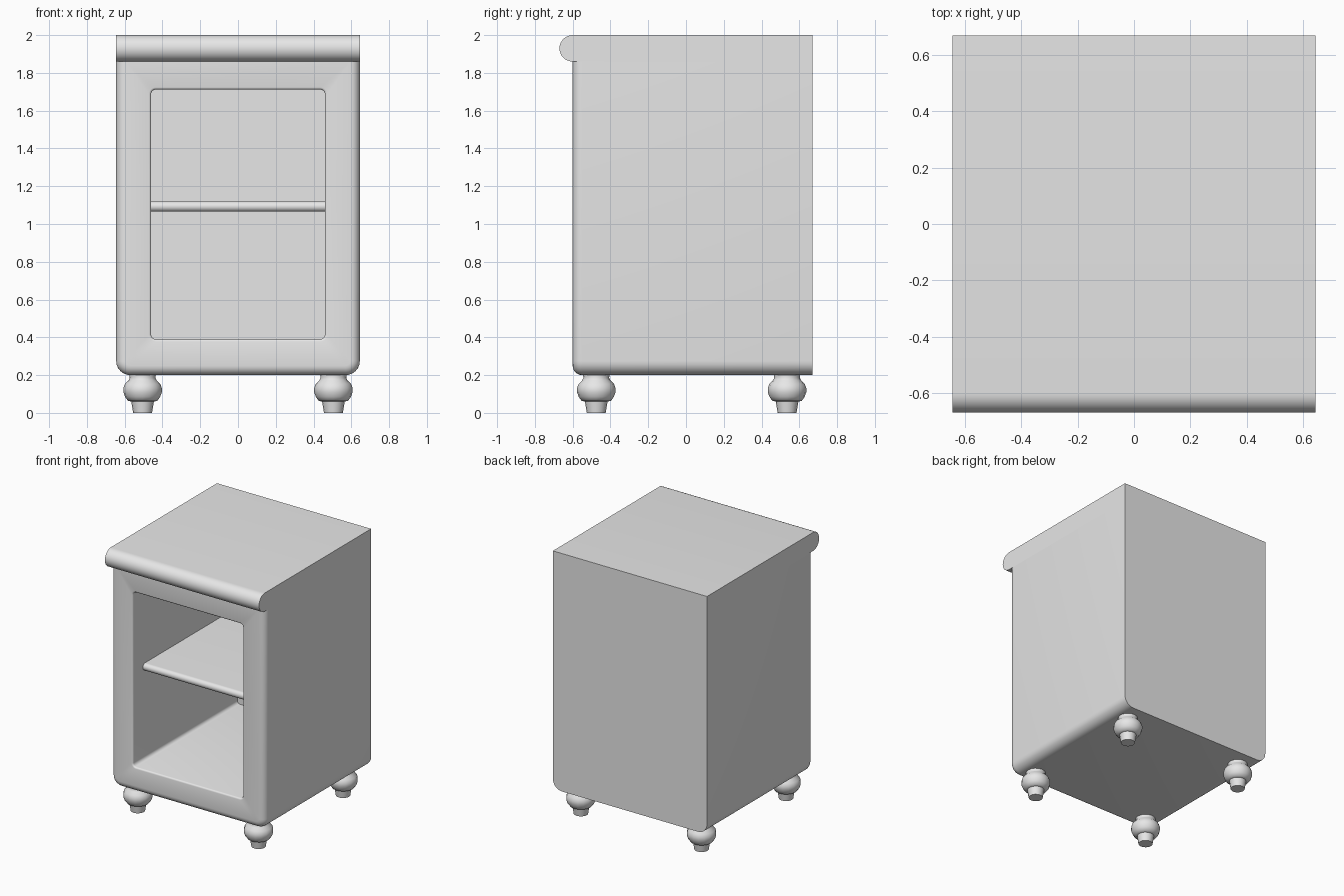
import bpy, bmesh, math

if "Cube" in bpy.data.objects:
    bpy.data.objects.remove(bpy.data.objects["Cube"])

grey = bpy.data.materials.new("plain grey")
grey.use_nodes = True
grey.diffuse_color = (0.8, 0.8, 0.8, 1)
grey.node_tree.nodes["Principled BSDF"].inputs["Base Color"].default_value = (0.8, 0.8, 0.8, 1)

HALF_W, FRONT, BACK = 0.645, -0.60, 0.67
BOTTOM, SLAB_Z, TOP = 0.20, 1.86, 2.0
STEPS = 6


def loft(name, loops, smooth=40):
    """Skin a row of closed point loops and cap both ends."""
    bm = bmesh.new()
    rings = [[bm.verts.new(p) for p in loop] for loop in loops]
    for a, b in zip(rings, rings[1:]):
        for i in range(len(a)):
            j = (i + 1) % len(a)
            bm.faces.new((a[i], a[j], b[j], b[i]))
    bm.faces.new(rings[0])
    bm.faces.new(rings[-1])
    bmesh.ops.remove_doubles(bm, verts=bm.verts, dist=1e-5)
    bmesh.ops.recalc_face_normals(bm, faces=bm.faces)
    mesh = bpy.data.meshes.new(name)
    bm.to_mesh(mesh)
    bm.free()
    obj = bpy.data.objects.new(name, mesh)
    bpy.context.collection.objects.link(obj)
    mesh.materials.append(grey)
    bpy.ops.object.select_all(action='DESELECT')
    obj.select_set(True)
    bpy.context.view_layer.objects.active = obj
    bpy.ops.object.shade_smooth_by_angle(angle=math.radians(smooth))
    return obj


def outline(y, half, low, high, r_low, r_high):
    """Rounded rectangle facing the front, with its own bottom and top radii."""
    points = []
    corners = [(1, high, r_high, 0), (-1, high, r_high, 90),
               (-1, low, r_low, 180), (1, low, r_low, 270)]
    for side, z, r, start in corners:
        cx = side * (half - r)
        cz = z - r if z == high else z + r
        for k in range(STEPS + 1):
            a = math.radians(start + 90 * k / STEPS)
            points.append((cx + r * math.cos(a), y, cz + r * math.sin(a)))
    return points


# Cabinet shell: outside, rounded front edge, softened opening, cavity
R = 0.05
shell = [outline(BACK, HALF_W, BOTTOM, SLAB_Z, 0.075, 0)]
for k in range(STEPS + 1):
    a = math.radians(90 * k / STEPS)
    inset = R * (1 - math.cos(a))
    y = FRONT + R * (1 - math.sin(a))
    shell.append(outline(y, HALF_W - inset, BOTTOM + inset, SLAB_Z, 0.075 - inset, 0))
LIP = 0.012
for k in range(4):
    a = math.radians(30 * k)
    grow = LIP * (1 - math.sin(a))
    y = FRONT + LIP * (1 - math.cos(a))
    shell.append(outline(y, 0.46 + grow, 0.39 - grow, 1.712 + grow, 0.025 + grow, 0.025 + grow))
shell.append(outline(0.65, 0.46, 0.39, 1.712, 0.025, 0.025))
loft("cabinet_body", shell)


def nosed_board(name, half, front, back, low, high):
    """Board across x with a half-round front edge."""
    r = (high - low) / 2
    profile = [(back, high)]
    for k in range(17):
        a = math.radians(90 + 180 * k / 16)
        profile.append((front + r + r * math.cos(a), low + r + r * math.sin(a)))
    profile.append((back, low))
    return loft(name, [[(x, y, z) for y, z in profile] for x in (-half, half)])


nosed_board("top_board", HALF_W, -0.67, BACK, SLAB_Z, TOP)
nosed_board("shelf", 0.46, -0.48, 0.65, 1.065, 1.12)

# Turned feet: radius and height from floor to cabinet
FOOT = [(0.05, 0), (0.06, 0.06), (0.078, 0.064), (0.093, 0.085), (0.102, 0.11),
        (0.102, 0.13), (0.094, 0.153), (0.075, 0.172), (0.068, 0.185), (0.07, 0.202)]
for side, x in (("left", 0.505), ("right", -0.505)):
    for end, y in (("front", -0.475), ("back", 0.535)):
        rings = [[(x + r * math.cos(math.tau * i / 16), y + r * math.sin(math.tau * i / 16), z)
                  for i in range(16)] for r, z in FOOT]
        loft(f"{end}_{side}_foot", rings, 50)
